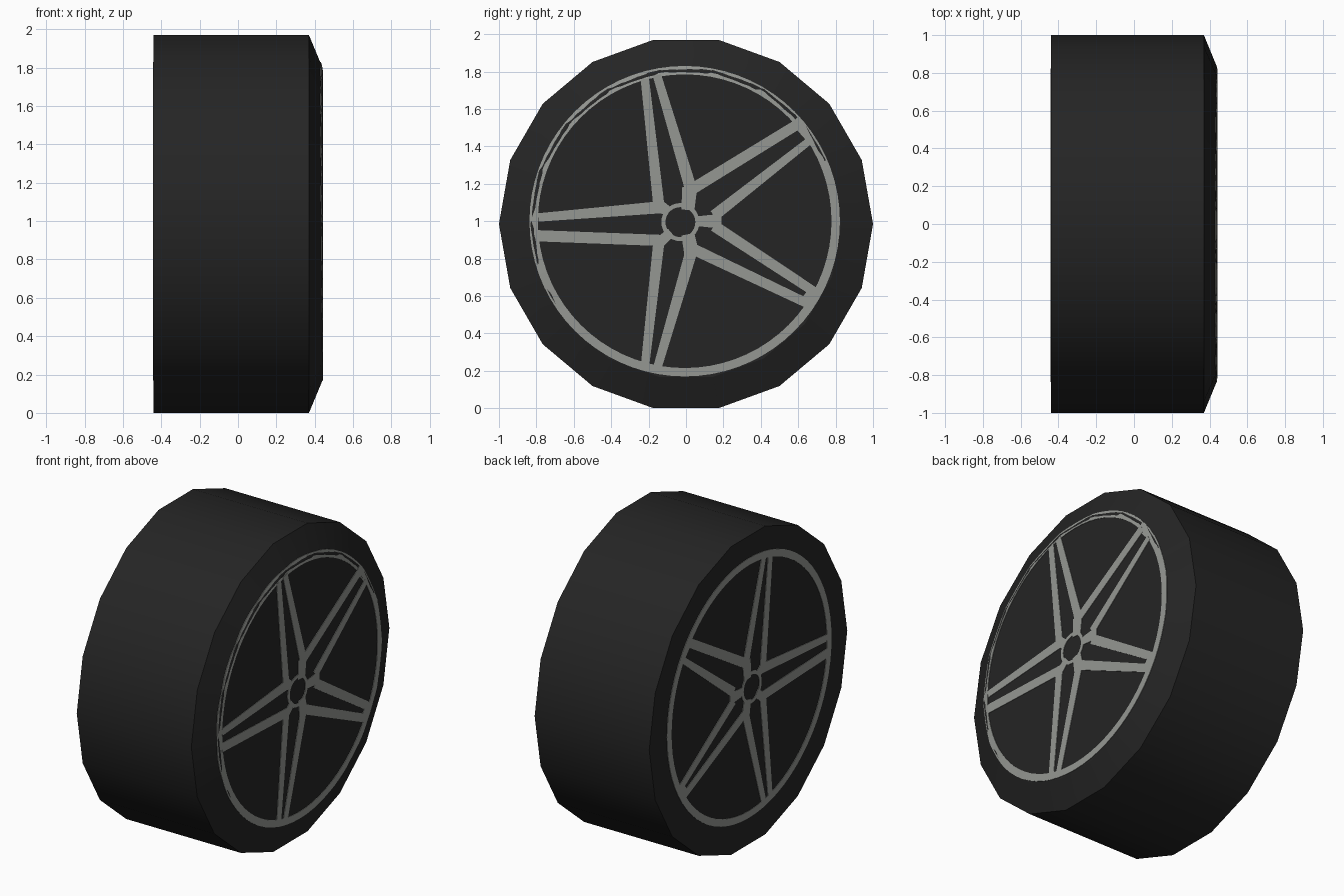
import bpy, bmesh, math

if "Cube" in bpy.data.objects:
    bpy.data.objects.remove(bpy.data.objects["Cube"])

CZ = 0.985      # axle height
SIDES = 18


def material(name, rgb):
    m = bpy.data.materials.new(name)
    m.diffuse_color = (*rgb, 1)
    m.use_nodes = True
    m.node_tree.nodes["Principled BSDF"].inputs["Base Color"].default_value = m.diffuse_color
    return m


def make_object(name, bm, mat):
    bmesh.ops.recalc_face_normals(bm, faces=bm.faces[:])
    me = bpy.data.meshes.new(name)
    bm.to_mesh(me)
    bm.free()
    me.materials.append(mat)
    ob = bpy.data.objects.new(name, me)
    bpy.context.collection.objects.link(ob)
    return ob


rubber = material("black rubber", (0.018, 0.018, 0.018))
alloy = material("grey alloy", (0.30, 0.31, 0.29))

# Tyre: 18-sided drum with one chamfered shoulder
bm = bmesh.new()
rings = []
for x, r in [(-0.44, 1.0), (0.37, 1.0), (0.44, 0.83)]:
    rings.append([bm.verts.new((x, r * math.cos(math.tau * i / SIDES),
                                CZ + r * math.sin(math.tau * i / SIDES)))
                  for i in range(SIDES)])
for a, b in zip(rings, rings[1:]):
    for i in range(SIDES):
        j = (i + 1) % SIDES
        bm.faces.new((a[i], a[j], b[j], b[i]))
bm.faces.new(rings[0])
bm.faces.new(rings[-1])
tyre = make_object("tyre", bm, rubber)
bpy.context.view_layer.objects.active = tyre
tyre.select_set(True)
bpy.ops.object.shade_smooth_by_angle(angle=math.radians(21))


def surface_x(side, y, z):
    """Side wall position at (y, z), following the chamfer on the +x side."""
    if side < 0:
        return -0.44
    a = math.atan2(z - CZ, y) % (math.tau / SIDES) - math.pi / SIDES
    r = math.hypot(y, z - CZ) * math.cos(a) / math.cos(math.pi / SIDES)
    return 0.44 - max(0, r - 0.83) * 0.07 / 0.17


def plate(bm, side, pts):
    """Thin plate on the side wall with the outline pts (y, z)."""
    top, low = [], []
    for y, z in pts:
        x = surface_x(side, y, z)
        top.append(bm.verts.new((x + side * 0.003, y, z)))
        low.append(bm.verts.new((x - side * 0.003, y, z)))
    bm.faces.new(top)
    bm.faces.new(low[::-1])
    for i in range(len(pts)):
        j = (i + 1) % len(pts)
        bm.faces.new((top[i], low[i], low[j], top[j]))


def bar(bm, side, y0, z0, y1, z1, w0, w1):
    d = math.hypot(y1 - y0, z1 - z0)
    ny, nz = -(z1 - z0) / d / 2, (y1 - y0) / d / 2
    plate(bm, side, [(y0 + ny * w0, z0 + nz * w0), (y1 + ny * w1, z1 + nz * w1),
                     (y1 - ny * w1, z1 - nz * w1), (y0 - ny * w0, z0 - nz * w0)])


def annulus(bm, side, cy, cz, r0, r1, n):
    def pt(r, i):
        return cy + r * math.cos(math.tau * i / n), cz + r * math.sin(math.tau * i / n)
    for i in range(n):
        plate(bm, side, [pt(r0, i), pt(r1, i), pt(r1, i + 1), pt(r0, i + 1)])


# Spoke bars: outer y, z, inner y, z, outer width, inner width
BARS = [
    (-0.79, 1.02, -0.13, 1.075, 0.045, 0.065), (-0.79, 0.922, -0.13, 0.897, 0.06, 0.06),
    (-0.22, 1.76, -0.145, 1.08, 0.045, 0.06), (-0.155, 1.78, 0.03, 1.16, 0.045, 0.065),
    (0.60, 1.52, 0.03, 1.17, 0.055, 0.06), (0.66, 1.43, 0.15, 1.03, 0.04, 0.06),
    (0.69, 0.62, 0.15, 0.975, 0.05, 0.06), (0.65, 0.56, 0.04, 0.85, 0.05, 0.06),
    (-0.22, 0.22, -0.145, 0.89, 0.045, 0.06), (-0.155, 0.21, 0.035, 0.86, 0.045, 0.065),
]
# Short links joining neighbouring bars to the hub, and the rim fillets
LINKS = [
    (0.02, 1.18, 0.01, 1.06, 0.08, 0.07), (0.19, 1.0, 0.05, 1.0, 0.08, 0.05),
    (0.03, 0.83, 0.01, 0.93, 0.08, 0.07), (-0.15, 0.88, -0.08, 0.94, 0.06, 0.05),
    (-0.15, 1.085, -0.09, 1.05, 0.07, 0.05),
    (0.58, 1.54, 0.66, 1.45, 0.05, 0.05), (0.62, 0.55, 0.69, 0.64, 0.05, 0.05),
]

for side, label in [(1, "outer"), (-1, "inner")]:
    bm = bmesh.new()
    annulus(bm, side, -0.007, 1.0, 0.785, 0.83, 72)
    make_object(label + "_rim", bm, alloy)

    bm = bmesh.new()
    for b in BARS + LINKS:
        bar(bm, side, *b)
    make_object(label + "_spokes", bm, alloy)

    bm = bmesh.new()
    annulus(bm, side, -0.03, 0.995, 0.08, 0.102, 28)
    make_object(label + "_hub", bm, alloy)
